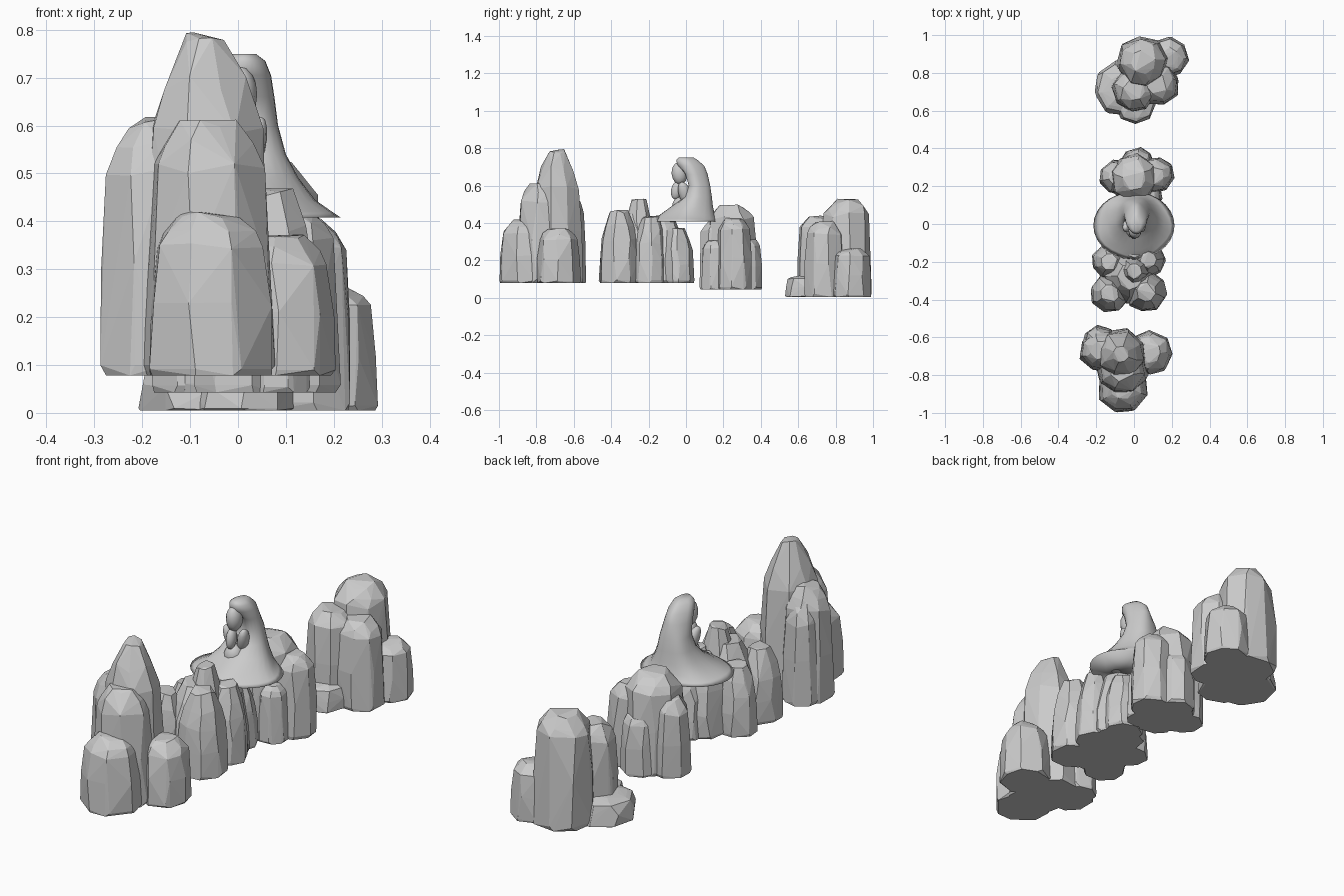
import bpy, bmesh, math, random
from mathutils import Matrix, Vector

if "Cube" in bpy.data.objects:
    bpy.data.objects.remove(bpy.data.objects["Cube"])

random.seed(11)


def finish(bm, name, smooth=False):
    bmesh.ops.recalc_face_normals(bm, faces=bm.faces)
    for f in bm.faces:
        f.smooth = smooth
    me = bpy.data.meshes.new(name)
    bm.to_mesh(me)
    bm.free()
    ob = bpy.data.objects.new(name, me)
    bpy.context.collection.objects.link(ob)
    return ob


def boulder(bm, base, x, y, r, top, shoulder, sides=8):
    """Faceted column: hull of jittered rings, narrowing above the shoulder."""
    h = top - base
    tip = .32 if h > .6 else .48
    s = min(shoulder, .74) if h > .6 else shoulder
    start = random.random() * math.tau
    lumps = [random.uniform(.97, 1.08) for _ in range(sides)]
    verts = []
    for t, w in ((0, .98), (.04, 1.02), (s * .55, .99), (s, .9), ((1 + s) / 2, .5 + tip / 2), (1, tip)):
        for i in range(sides):
            a = start + math.tau * i / sides + random.uniform(-.12, .12)
            k = r * w * lumps[i] * random.uniform(.96, 1.03)
            dz = random.uniform(-.05, .0) * h if t > .1 else 0
            verts.append(bm.verts.new((x + k * math.cos(a), y + k * math.sin(a), base + t * h + dz)))
    res = bmesh.ops.convex_hull(bm, input=verts)
    loose = [v for v in res['geom_interior'] if isinstance(v, bmesh.types.BMVert)]
    bmesh.ops.delete(bm, geom=loose, context='VERTS')


def cluster(name, base, shoulder, *lobes):
    bm = bmesh.new()
    for lobe in lobes:
        boulder(bm, base, *lobe, shoulder)
    finish(bm, name)


# Four rock clusters, each lobe given as x, y, radius, top
cluster("front_tall_rocks", .078, .82,
        (-.06, -.865, .13, .42), (-.065, -.77, .135, .62), (-.07, -.69, .13, .8),
        (-.175, -.67, .11, .62), (-.18, -.63, .095, .56), (.085, -.68, .112, .375))
cluster("middle_rocks", .08, .62,
        (.065, -.36, .105, .47), (-.13, -.37, .1, .42), (0, -.25, .085, .53), (-.02, -.28, .14, .46),
        (-.13, -.2, .09, .4), (.075, -.19, .09, .44), (0, -.12, .12, .43), (.03, -.05, .09, .38))
cluster("seat_side_rocks", .043, .86,
        (0, .24, .13, .5), (.11, .26, .095, .43), (-.09, .25, .09, .4),
        (.02, .31, .09, .33), (.08, .15, .07, .31), (0, .16, .085, .42))
cluster("back_rocks", .005, .86,
        (.05, .86, .135, .53), (0, .71, .115, .44), (.125, .74, .115, .41),
        (.18, .885, .105, .265), (-.06, .72, .145, .12), (.01, .64, .105, .12))

# Draped hooded cloak: stacked rings of z, y centre, x radius, y radius
profile = [(.408, -.008, .215, .178), (.42, -.005, .19, .168), (.445, .01, .15, .145),
           (.49, .035, .112, .11), (.54, .055, .086, .084), (.6, .062, .07, .068),
           (.66, .046, .064, .07), (.705, .026, .057, .072), (.735, .006, .045, .058),
           (.75, 0, .025, .04)]
bm = bmesh.new()
n = 28
rows = []
for z, cy, rx, ry in profile:
    fold = .03 if .41 < z < .65 else 0
    cx = min(.012, (z - .41) * .2)
    row = []
    for i in range(n):
        a = math.tau * i / n
        k = 1 + fold * math.cos(5 * a + .6)
        if .5 < z < .69:  # opening at the front
            k -= .45 * max(0, -math.sin(a)) ** 6
        narrow = 1 - .35 * max(0, math.sin(a)) if z > .6 else 1  # ridge at the back
        row.append(bm.verts.new((cx + rx * k * narrow * math.cos(a), cy + ry * k * math.sin(a), z)))
    rows.append(row)
for lo, hi in zip(rows, rows[1:]):
    for i in range(n):
        j = (i + 1) % n
        bm.faces.new((lo[i], lo[j], hi[j], hi[i]))
bm.faces.new(rows[0])
bm.faces.new(rows[-1])
finish(bm, "hooded_cloak", True)


def blob(name, loc, size, pitch=0, roll=0):
    bm = bmesh.new()
    m = (Matrix.Translation(Vector(loc)) @ Matrix.Rotation(pitch, 4, 'X')
         @ Matrix.Rotation(roll, 4, 'Y') @ Matrix.Diagonal((*size, 1)))
    bmesh.ops.create_uvsphere(bm, u_segments=12, v_segments=8, radius=1, matrix=m)
    finish(bm, name, True)


# Face under the hood, joined hands, sleeves and folded lap
blob("face", (.005, -.035, .665), (.035, .042, .06), .1)
blob("hands", (0, -.05, .575), (.022, .03, .05), -.2)
blob("lap", (0, -.03, .485), (.045, .045, .055))
for side, label in ((-1, "left"), (1, "right")):
    blob(label + "_sleeve", (side * .03, -.002, .55), (.026, .035, .075), .35, side * .25)
    blob(label + "_knee", (side * .05, -.05, .44), (.055, .06, .032), .3)
